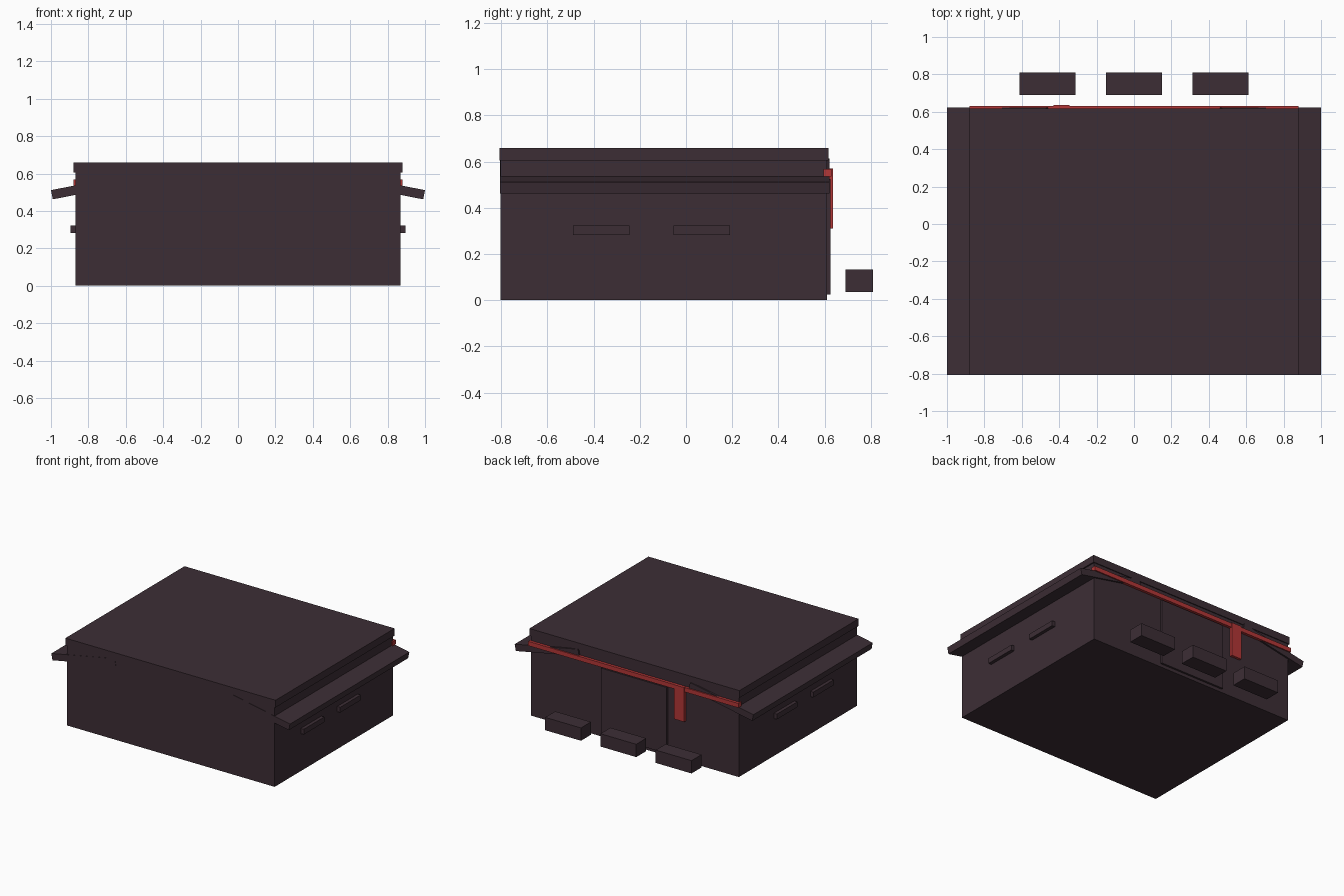
import bpy, math
from mathutils import Matrix

if "Cube" in bpy.data.objects:
    bpy.data.objects.remove(bpy.data.objects["Cube"])


def material(name, rgb):
    m = bpy.data.materials.new(name)
    m.diffuse_color = (*rgb, 1)
    m.use_nodes = True
    m.node_tree.nodes["Principled BSDF"].inputs["Base Color"].default_value = m.diffuse_color
    return m


DARK = material("dark_plum", (0.046, 0.027, 0.036))
RED = material("signal_red", (0.45, 0.038, 0.038))


def box(name, x, y, z, mat=DARK, tilt=0.0):
    """Box from (min, max) ranges, optionally tilted about y round its centre."""
    bpy.ops.mesh.primitive_cube_add(size=1)
    o = bpy.context.object
    o.name = o.data.name = name
    size = [r[1] - r[0] for r in (x, y, z)]
    centre = [(r[0] + r[1]) / 2 for r in (x, y, z)]
    o.data.transform(Matrix.Diagonal((*size, 1)))
    o.location = centre
    o.rotation_euler.y = tilt
    o.data.materials.append(mat)
    return o


# Main building and overhanging roof slab
box("building_body", (-0.87, 0.87), (-0.804, 0.61), (0, 0.61))
box("roof_slab", (-0.88, 0.88), (-0.808, 0.617), (0.605, 0.66))

# Sloping side eaves, running into the walls, and side window ledges
for side, s in (("left", -1), ("right", 1)):
    eave = box(f"{side}_eave", (-0.27, 0.27), (-0.806, 0.622), (-0.025, 0.025),
               tilt=s * math.radians(11))
    eave.location.x = s * 0.73
    eave.location.z = 0.538
    for i, y in enumerate(((-0.49, -0.245), (-0.055, 0.19))):
        xs = sorted((s * 0.85, s * 0.895))
        box(f"{side}_ledge_{i + 1}", xs, y, (0.283, 0.323))

# Back entrance panel
box("entrance_panel", (-0.275, 0.275), (0.60, 0.625), (0.025, 0.525))

# Red trim and hanging banner on the back
box("red_trim", (-0.88, 0.88), (0.595, 0.631), (0.535, 0.568), RED)
box("red_banner", (-0.43, -0.345), (0.617, 0.637), (0.31, 0.57), RED)

# Row of free-standing blocks behind the entrance
for i, x in enumerate((-0.463, 0, 0.463)):
    box(f"barrier_block_{i + 1}", (x - 0.15, x + 0.15), (0.69, 0.81), (0.035, 0.132))
